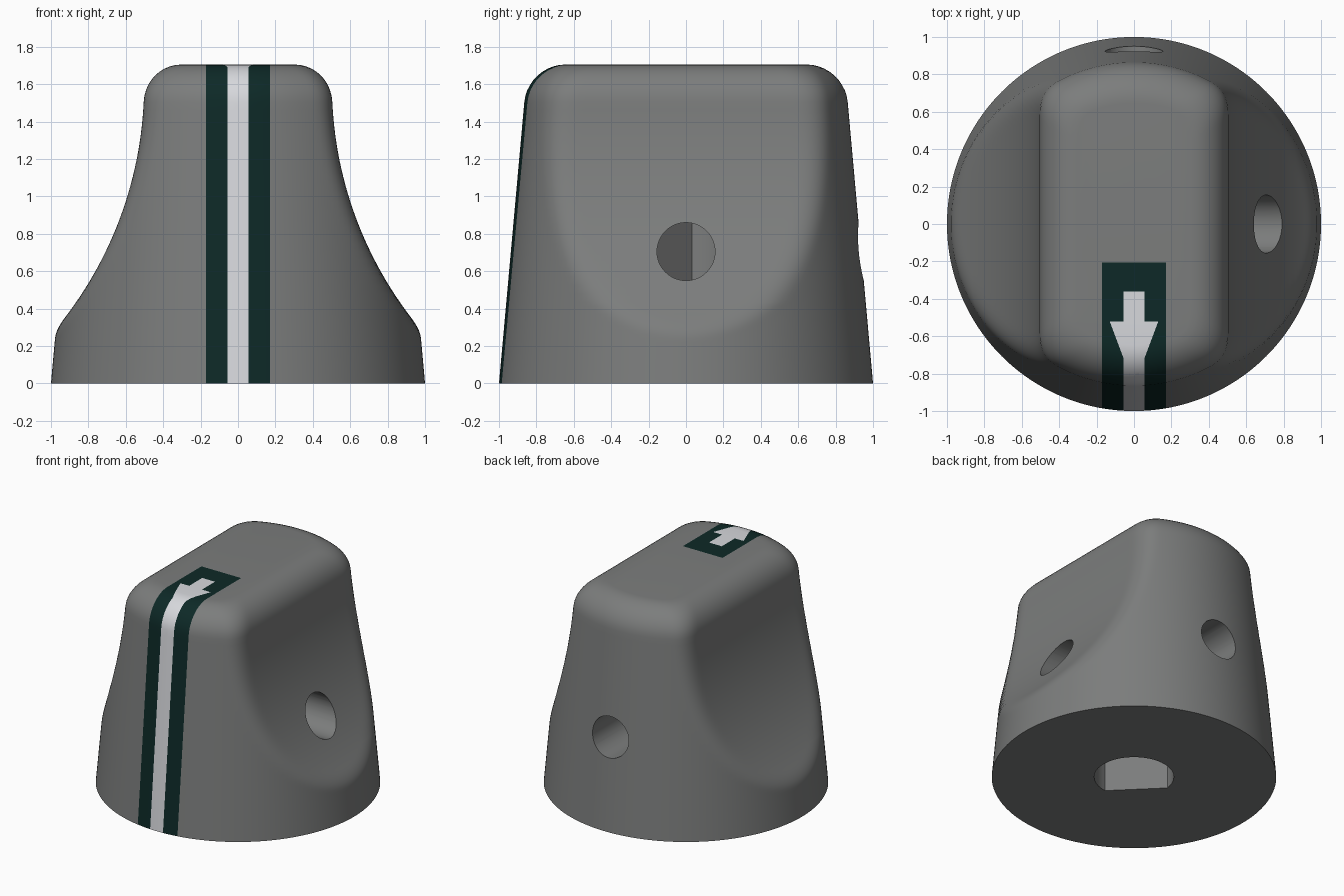
import bpy, bmesh, math
from mathutils import Vector, Matrix

if "Cube" in bpy.data.objects:
    bpy.data.objects.remove(bpy.data.objects["Cube"])

TOP, FILLET, SEG = 1.705, 0.2, 192


def material(name, colour):
    m = bpy.data.materials.new(name)
    m.diffuse_color = (*colour, 1)
    m.use_nodes = True
    m.node_tree.nodes["Principled BSDF"].inputs["Base Color"].default_value = m.diffuse_color
    return m


def make_object(name, bm):
    bmesh.ops.recalc_face_normals(bm, faces=bm.faces[:])
    mesh = bpy.data.meshes.new(name)
    bm.to_mesh(mesh)
    bm.free()
    ob = bpy.data.objects.new(name, mesh)
    bpy.context.collection.objects.link(ob)
    return ob


def section_radius(angle, z, inset):
    """Tapered round body with two scooped sides, blended at the corners."""
    r = 1 - 0.09 * z - inset
    w = 2.552 - math.sqrt(2.05 ** 2 - max(0, 1.6 - z) ** 2) - inset
    k = 0.03 + 0.04 * z
    c = abs(math.cos(angle))
    lo, hi = 0.0, 1.2
    for _ in range(26):
        t = (lo + hi) / 2
        a, b = t - r, t * c - w
        h = max(k - abs(a - b), 0) / k
        if max(a, b) + h * h * k / 4 > 0:
            hi = t
        else:
            lo = t
    return lo


# Knob body: stacked sections, then a rounded top edge
levels = [(0, 0), (0.1, 0), (0.18, 0)]
levels += [(0.22 + 0.0214 * i, 0) for i in range(10)]
levels += [(0.434 + (TOP - FILLET - 0.434) * i / 24, 0) for i in range(25)]
for i in range(1, 11):
    p = math.pi / 2 * i / 10
    levels.append((TOP - FILLET * (1 - math.sin(p)), FILLET * (1 - math.cos(p))))

bm = bmesh.new()
rings = []
for z, inset in levels:
    ring = []
    for i in range(SEG):
        a = 2 * math.pi * i / SEG
        t = section_radius(a, z, inset)
        ring.append(bm.verts.new((t * math.cos(a), t * math.sin(a), z)))
    rings.append(ring)
for low, high in zip(rings, rings[1:]):
    for i in range(SEG):
        j = (i + 1) % SEG
        bm.faces.new((low[i], low[j], high[j], high[i]))
bm.faces.new(rings[0][::-1])
bm.faces.new(rings[-1])

# Cut the outlines of the painted stripe and arrow into the surface
cuts = [((s * x, 0, 0), (1, 0, 0)) for x in (0.17, 0.055) for s in (-1, 1)]
cuts += [((0, y, 0), (0, 1, 0)) for y in (-0.205, -0.36, -0.52)]
cuts += [((s * 0.13, -0.52, 0), (s * 0.20, -0.075, 0)) for s in (-1, 1)]
for co, normal in cuts:
    faces = [f for f in bm.faces if f.calc_center_median().z > 0.001
             and min(v.co.y for v in f.verts) < -0.2
             and min(abs(v.co.x) for v in f.verts) < 0.2]
    geom = set(faces)
    for f in faces:
        geom.update(f.edges)
        geom.update(f.verts)
    bmesh.ops.bisect_plane(bm, geom=list(geom), dist=1e-5,
                           plane_co=co, plane_no=Vector(normal).normalized())

# Colour the cut faces by position
for f in bm.faces:
    c = f.calc_center_bounds()
    x, y = abs(c.x), c.y
    if c.z < 0.0005 or y > -0.205 or x > 0.17:
        continue
    half = 0.055
    if -0.72 < y < -0.52:
        half = 0.13 - (-0.52 - y) * 0.375
    f.material_index = 2 if y < -0.36 and x < half else 1

knob = make_object("knob_body", bm)
for m in (material("body grey", (0.2, 0.205, 0.203)),
          material("stripe dark green", (0.004, 0.022, 0.02)),
          material("pointer light grey", (0.68, 0.69, 0.72))):
    knob.data.materials.append(m)

# D-shaped shaft bore, flat side toward back of the two screw holes
bm = bmesh.new()
R, FLAT, DEPTH = 0.28, 0.173, 1.1
half_angle = math.pi - math.acos(FLAT / R)
arc = [math.pi / 4 - half_angle + 2 * half_angle * i / 48 for i in range(49)]
face = bm.faces.new([bm.verts.new((R * math.cos(a), R * math.sin(a), -0.2)) for a in arc])
ext = bmesh.ops.extrude_face_region(bm, geom=[face])
bmesh.ops.translate(bm, vec=(0, 0, DEPTH + 0.2),
                    verts=[v for v in ext["geom"] if isinstance(v, bmesh.types.BMVert)])
cutters = [make_object("shaft_bore_cutter", bm)]

# Set-screw holes on the right and back
for name, axis, direction in (("right_hole_cutter", "Y", (1, 0, 0)),
                              ("back_hole_cutter", "X", (0, 1, 0))):
    bm = bmesh.new()
    place = (Matrix.Translation(Vector(direction) * 0.7 + Vector((0, 0, 0.705)))
             @ Matrix.Rotation(math.pi / 2, 4, axis))
    bmesh.ops.create_cone(bm, cap_ends=True, segments=48, radius1=0.155,
                          radius2=0.155, depth=1.2, matrix=place)
    cutters.append(make_object(name, bm))

bpy.context.view_layer.objects.active = knob
for cutter in cutters:
    cutter.hide_render = True
    mod = knob.modifiers.new(cutter.name, "BOOLEAN")
    mod.operation = "DIFFERENCE"
    mod.solver = "EXACT"
    mod.object = cutter
    bpy.ops.object.modifier_apply(modifier=mod.name)
for cutter in cutters:
    bpy.data.objects.remove(cutter)

bpy.ops.object.select_all(action="DESELECT")
knob.select_set(True)
bpy.ops.object.shade_smooth_by_angle(angle=math.radians(30))
